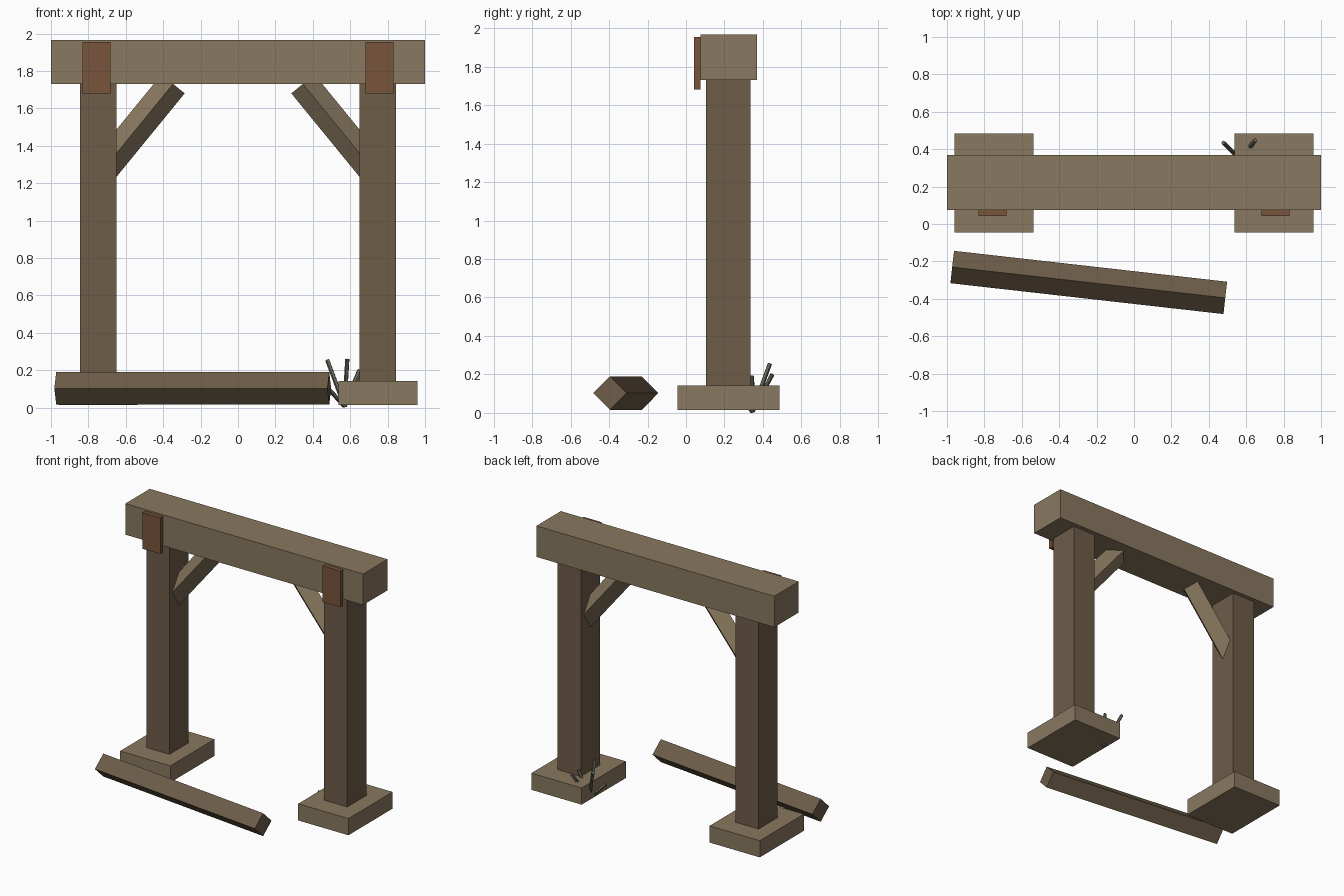
import bpy, bmesh
from math import radians
from mathutils import Vector, Matrix

if "Cube" in bpy.data.objects:
    bpy.data.objects.remove(bpy.data.objects["Cube"])


def material(name, rgb):
    m = bpy.data.materials.new(name)
    m.diffuse_color = (*rgb, 1)
    m.use_nodes = True
    m.node_tree.nodes["Principled BSDF"].inputs["Base Color"].default_value = m.diffuse_color
    return m


pale_wood = material("pale_wood", (0.25, 0.19, 0.115))
dark_wood = material("dark_wood", (0.155, 0.11, 0.066))
rust = material("rust", (0.19, 0.09, 0.045))
dry_twig = material("dry_twig", (0.13, 0.125, 0.095))


def finish(name, bm, mat):
    me = bpy.data.meshes.new(name)
    bmesh.ops.recalc_face_normals(bm, faces=bm.faces)
    bm.to_mesh(me)
    bm.free()
    me.materials.append(mat)
    ob = bpy.data.objects.new(name, me)
    bpy.context.collection.objects.link(ob)
    return ob


def box(name, x, y, z, mat):
    """Box from (min, max) ranges."""
    bm = bmesh.new()
    size = Matrix.Diagonal((x[1] - x[0], y[1] - y[0], z[1] - z[0], 1))
    mid = Vector((sum(x) / 2, sum(y) / 2, sum(z) / 2))
    bmesh.ops.create_cube(bm, size=1, matrix=Matrix.Translation(mid) @ size)
    return finish(name, bm, mat)


def bar(name, a, b, radius, sides, mat, tip=None):
    """Prism between two points, one corner of the section facing upwards."""
    a, b = Vector(a), Vector(b)
    d = b - a
    along = d.normalized()
    side = along.cross(Vector((0, 0, 1))).normalized()
    up = side.cross(along)
    rot = Matrix((side, up, along)).transposed().to_4x4()
    bm = bmesh.new()
    bmesh.ops.create_cone(bm, cap_ends=True, segments=sides, radius1=radius,
                          radius2=radius if tip is None else tip, depth=d.length,
                          matrix=Matrix.Translation((a + b) / 2) @ rot)
    return finish(name, bm, mat)


# Top beam
box("lintel", (-1, 1), (0.075, 0.368), (1.73, 1.966), pale_wood)

# Mirrored supports
for label, s in (("left", -1), ("right", 1)):
    def span(lo, hi):
        return tuple(sorted((s * lo, s * hi)))
    box(label + "_foot", span(0.538, 0.96), (-0.045, 0.485), (0.015, 0.142), pale_wood)
    box(label + "_post", span(0.65, 0.845), (0.105, 0.335), (0.142, 1.73), dark_wood)
    box(label + "_plate", span(0.682, 0.832), (0.042, 0.075), (1.68, 1.955), rust)
    bar(label + "_brace", (s * 0.745, 0.22, 1.244), (s * 0.347, 0.22, 1.731),
        0.08, 4, pale_wood)

# Fallen timber lying on its edge
bar("fallen_beam", (-0.972, -0.23, 0.103), (0.488, -0.395, 0.103), 0.087, 4, dark_wood)

# Dry twigs fanning out behind the right foot
root = (0.57, 0.345, 0.008)
tips = [(0.478, 0.435, 0.255), (0.585, 0.26, 0.258), (0.648, 0.448, 0.2),
        (0.665, 0.343, 0.19), (0.485, 0.27, 0.1)]
for i, t in enumerate(tips):
    bar(f"twig_{i + 1}", root, t, 0.012, 5, dry_twig)
